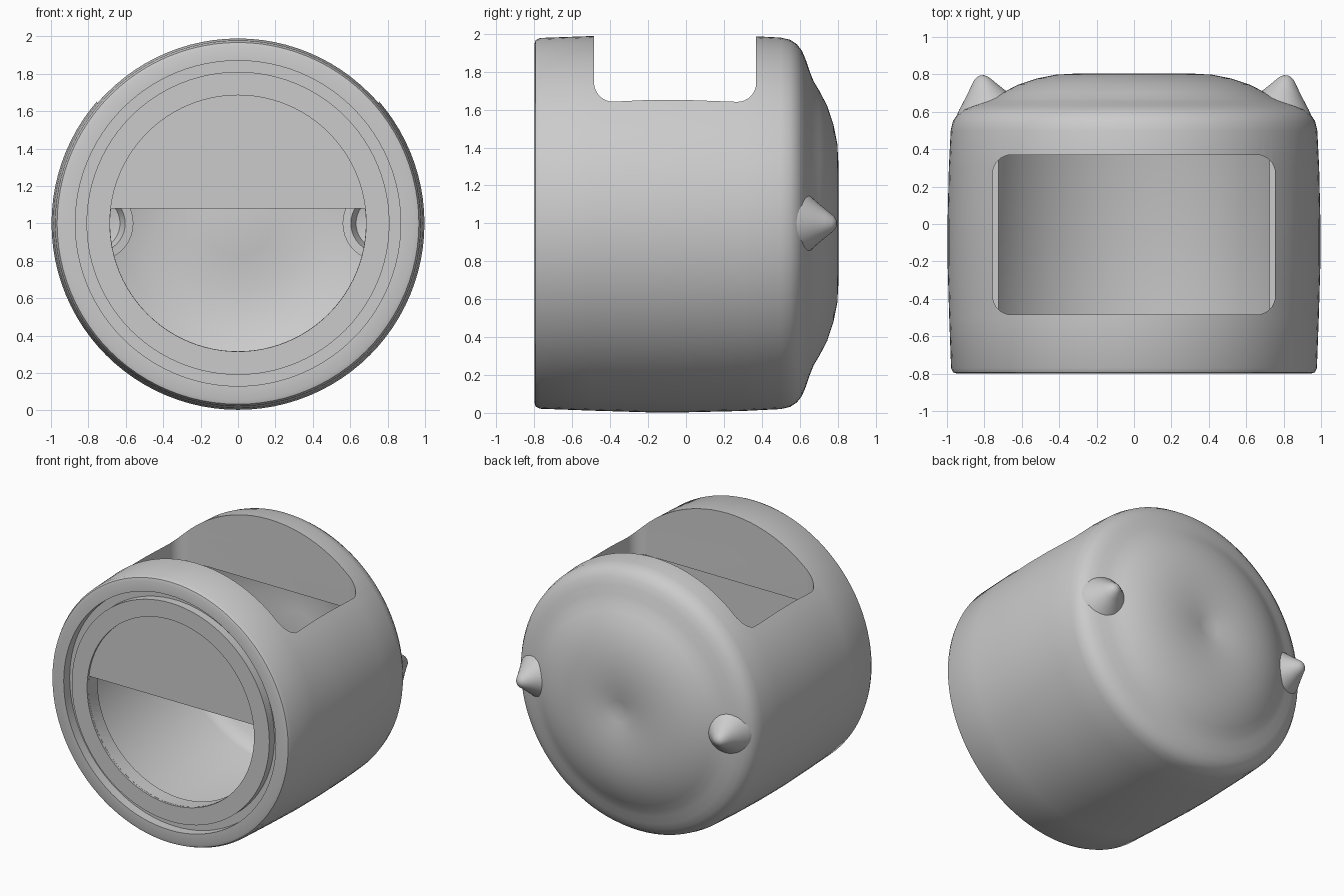
import bpy, bmesh, math
from mathutils import Vector

if "Cube" in bpy.data.objects:
    bpy.data.objects.remove(bpy.data.objects["Cube"])

grey = bpy.data.materials.new("plain grey")
grey.use_nodes = True
GREY = (0.6, 0.6, 0.6, 1)
grey.diffuse_color = GREY
grey.node_tree.nodes["Principled BSDF"].inputs["Base Color"].default_value = GREY


def finish(name, bm):
    bmesh.ops.recalc_face_normals(bm, faces=bm.faces)
    mesh = bpy.data.meshes.new(name)
    bm.to_mesh(mesh)
    bm.free()
    mesh.materials.append(grey)
    obj = bpy.data.objects.new(name, mesh)
    bpy.context.collection.objects.link(obj)
    return obj


def lathe(name, profile, centre=(0, 0, 1), steps=96, ceiling=None):
    """Turn (radius, y) points about the y axis; optionally slice off the top."""
    bm = bmesh.new()
    verts = [bm.verts.new((r, y, 0)) for r, y in profile]
    edges = [bm.edges.new(pair) for pair in zip(verts, verts[1:])]
    bmesh.ops.spin(bm, geom=verts + edges, cent=(0, 0, 0), axis=(0, 1, 0),
                   angle=math.tau, steps=steps)
    bmesh.ops.remove_doubles(bm, verts=bm.verts, dist=0.0005)
    bmesh.ops.translate(bm, verts=bm.verts, vec=Vector(centre))
    if ceiling is not None:
        bmesh.ops.bisect_plane(bm, geom=bm.verts[:] + bm.edges[:] + bm.faces[:],
                               plane_co=(0, 0, ceiling), plane_no=(0, 0, 1),
                               clear_outer=True)
        bmesh.ops.holes_fill(bm, edges=[e for e in bm.edges if e.is_boundary])
    return finish(name, bm)


def rounded_block(name, x0, x1, y0, y1, z0, z1, radius, steps=8):
    bm = bmesh.new()
    ring = []
    corners = [(x1, y1, -1, -1), (x0, y1, 1, -1), (x0, y0, 1, 1), (x1, y0, -1, 1)]
    for i, (x, y, sx, sy) in enumerate(corners):
        for s in range(steps + 1):
            a = (i + s / steps) * math.pi / 2
            ring.append(bm.verts.new((x + radius * (sx + math.cos(a)),
                                      y + radius * (sy + math.sin(a)), z0)))
    face = bm.faces.new(ring)
    top = bmesh.ops.extrude_face_region(bm, geom=[face])["geom"]
    bmesh.ops.translate(bm, vec=(0, 0, z1 - z0),
                        verts=[v for v in top if isinstance(v, bmesh.types.BMVert)])
    return finish(name, bm)


def carve(obj, cutter):
    mod = obj.modifiers.new("cut", 'BOOLEAN')
    mod.operation = 'DIFFERENCE'
    mod.solver = 'EXACT'
    mod.object = cutter
    bpy.ops.object.select_all(action='DESELECT')
    bpy.context.view_layer.objects.active = obj
    obj.select_set(True)
    bpy.ops.object.modifier_apply(modifier=mod.name)
    bpy.data.objects.remove(cutter)


def smooth(obj, degrees=35):
    bpy.ops.object.select_all(action='DESELECT')
    bpy.context.view_layer.objects.active = obj
    obj.select_set(True)
    bpy.ops.object.shade_smooth_by_angle(angle=math.radians(degrees))


# Barrel body: grooved front plate, bulging side, domed and dimpled back
body = lathe("body", [
    (0, -.775), (.685, -.775), (.685, -.79), (.81, -.79), (.81, -.73), (.87, -.73),
    (.87, -.8), (.945, -.8), (.967, -.793), (.978, -.77), (.988, -.5), (.997, -.2),
    (.997, 0), (.99, .3), (.98, .5), (.968, .55), (.945, .585), (.91, .612),
    (.86, .633), (.8, .653), (.75, .673), (.7, .703), (.62, .745), (.52, .778),
    (.42, .798), (.3, .805), (.18, .798), (.08, .782), (0, .768)])

# Hollow inside with a flat ceiling
carve(body, lathe("hollow_cutter", [
    (0, -.67), (.877, -.67), (.877, .46), (.855, .51), (.8, .55), (.72, .59),
    (.62, .64), (.5, .68), (.36, .7), (.18, .695), (0, .67)], ceiling=1.5))

# Front opening, closed above the middle
carve(body, lathe("opening_cutter", [(0, -.9), (.684, -.9), (.684, -.6), (0, -.6)],
                  ceiling=1.08))

# Top window
carve(body, rounded_block("window_cutter", -.755, .755, -.485, .37, 1.495, 2.2, .1))
smooth(body)

# Two hollow horns on the back, leaning outward
for side, label in ((1, "left"), (-1, "right")):
    horn = lathe(label + "_horn", [
        (0, 0), (.02, -.004), (.04, -.018), (.065, -.05), (.105, -.1), (.152, -.155),
        (.185, -.2), (.2, -.25), (.2, -.3), (.155, -.3), (.14, -.24), (0, -.2)],
        centre=(0, 0, 0), steps=40)
    horn.location = (side * .82, .795, 1)
    horn.rotation_euler.z = -side * .22
    smooth(horn)
